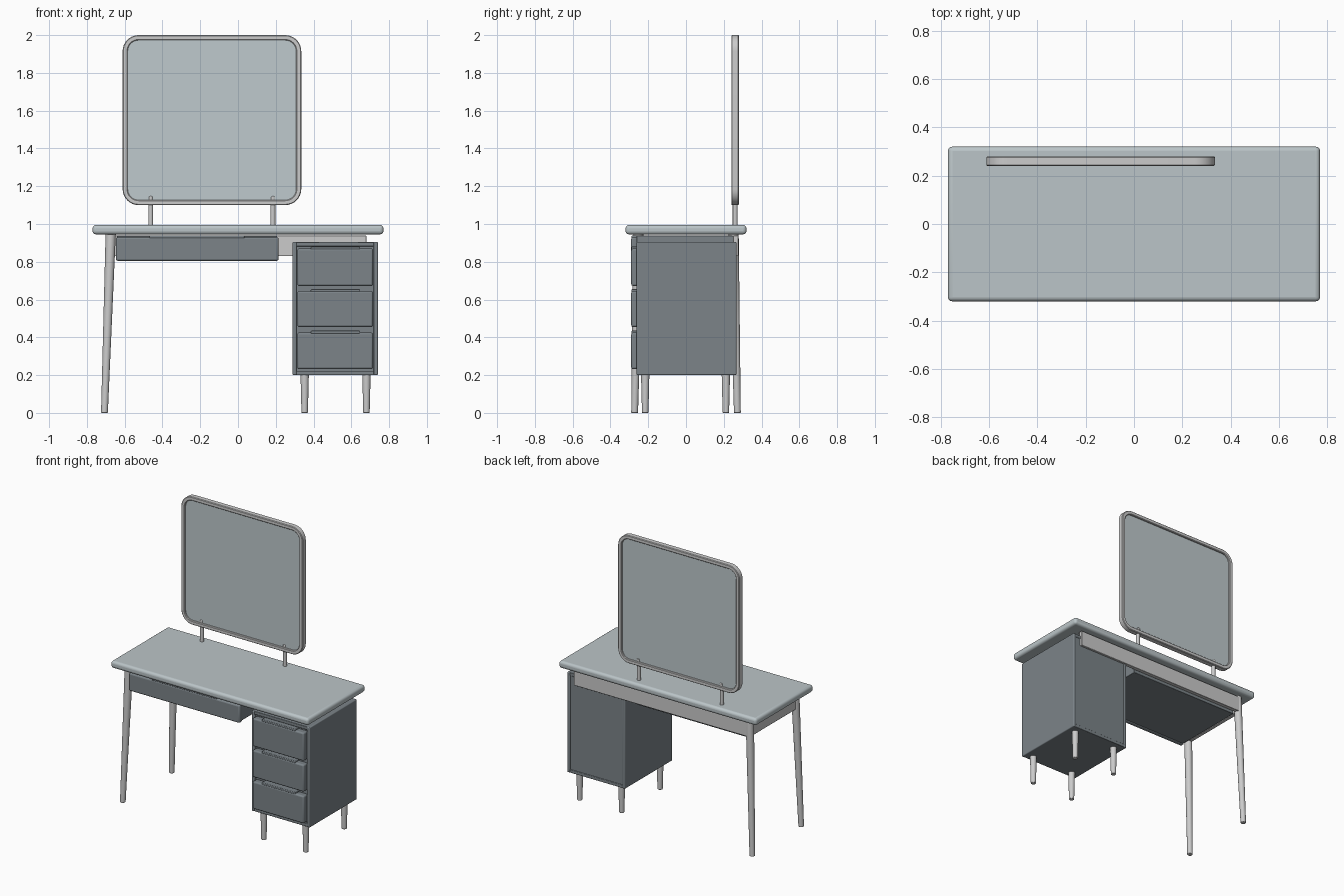
import bpy, bmesh, math
from mathutils import Vector

if "Cube" in bpy.data.objects:
    bpy.data.objects.remove(bpy.data.objects["Cube"])


def material(name, rgb):
    m = bpy.data.materials.new(name)
    m.diffuse_color = (*rgb, 1)
    m.use_nodes = True
    m.node_tree.nodes["Principled BSDF"].inputs["Base Color"].default_value = m.diffuse_color
    return m


DARK = material("dark_paint", (0.20, 0.23, 0.25))
TOP = material("grey_top", (0.50, 0.56, 0.58))
GLASS = material("mirror_glass", (0.52, 0.59, 0.61))


def finish(bm, name, mat=None, bevel=0, segments=3):
    bmesh.ops.recalc_face_normals(bm, faces=bm.faces)
    mesh = bpy.data.meshes.new(name)
    bm.to_mesh(mesh)
    bm.free()
    ob = bpy.data.objects.new(name, mesh)
    bpy.context.collection.objects.link(ob)
    if mat:
        mesh.materials.append(mat)
    if bevel:
        mod = ob.modifiers.new("bevel", "BEVEL")
        mod.width, mod.segments = bevel, segments
    bpy.ops.object.select_all(action='DESELECT')
    bpy.context.view_layer.objects.active = ob
    ob.select_set(True)
    bpy.ops.object.shade_smooth_by_angle(angle=math.radians(35))
    return ob


def box(name, x, y, z, mat=None, bevel=0.003, segments=2):
    bm = bmesh.new()
    bmesh.ops.create_cube(bm, size=1)
    for v in bm.verts:
        for i, (a, b) in enumerate((x, y, z)):
            v.co[i] = a + (v.co[i] + 0.5) * (b - a)
    return finish(bm, name, mat, bevel, segments)


def rod(name, bottom, top, r0, r1, bevel=0.003):
    # tapered round bar whose end caps stay horizontal
    bm = bmesh.new()
    rings = []
    for c, r in ((bottom, r0), (top, r1)):
        rings.append([bm.verts.new(Vector(c) + Vector((r * math.cos(a), r * math.sin(a), 0)))
                      for a in (math.tau * i / 24 for i in range(24))])
    for i in range(24):
        j = (i + 1) % 24
        bm.faces.new((rings[0][i], rings[0][j], rings[1][j], rings[1][i]))
    for ring in rings:
        bm.faces.new(ring)
    ob = finish(bm, name, None, bevel, 2)
    ob.modifiers["bevel"].limit_method = 'ANGLE'
    return ob


def outline(bm, cx, cz, w, h, r, y, n=8):
    # rounded rectangle in the xz plane
    verts = []
    for k, (sx, sz) in enumerate(((1, 1), (-1, 1), (-1, -1), (1, -1))):
        for i in range(n + 1):
            a = math.pi / 2 * (k + i / n)
            verts.append(bm.verts.new((cx + sx * (w / 2 - r) + r * math.cos(a), y,
                                       cz + sz * (h / 2 - r) + r * math.sin(a))))
    return verts


def bridge(bm, a, b):
    for i in range(len(a)):
        j = (i + 1) % len(a)
        bm.faces.new((a[i], a[j], b[j], b[i]))


# table top
box("table_top", (-0.77, 0.77), (-0.32, 0.32), (0.945, 0.995), TOP, 0.018, 4)

# rails under the top
box("back_rail", (-0.675, 0.68), (0.25, 0.277), (0.83, 0.938))
box("left_rail", (-0.69, -0.662), (-0.25, 0.25), (0.83, 0.938))

# long splayed legs on the left
for side, s in (("front", -1), ("back", 1)):
    rod(side + "_long_leg", (-0.707, s * 0.272, 0), (-0.674, s * 0.252, 0.947), 0.018, 0.027)

# wide drawer with its grip
box("wide_drawer_body", (-0.64, 0.207), (-0.262, 0.25), (0.81, 0.938), DARK)
box("wide_drawer_front", (-0.647, 0.215), (-0.29, -0.258), (0.805, 0.93), DARK, 0.01, 3)
box("wide_drawer_grip", (-0.47, 0.035), (-0.288, -0.255), (0.924, 0.939), DARK, 0.004)

# pedestal case
box("pedestal_body", (0.30, 0.73), (-0.245, 0.262), (0.205, 0.9), DARK)
for side, x in (("left", 0.288), ("right", 0.718)):
    box("pedestal_%s_panel" % side, (x, x + 0.023), (-0.262, 0.267), (0.2, 0.905), DARK, 0.006, 3)
for part, z in (("bottom", 0.2), ("top", 0.882)):
    box("pedestal_%s_panel" % part, (0.3, 0.73), (-0.258, 0.265), (z, z + 0.023), DARK)

# three pedestal drawers with grips
for i, (z0, z1) in enumerate(((0.232, 0.425), (0.455, 0.645), (0.672, 0.87))):
    box("drawer_front_%d" % (i + 1), (0.314, 0.715), (-0.29, -0.24), (z0, z1), DARK, 0.01, 3)
    box("drawer_grip_%d" % (i + 1), (0.385, 0.647), (-0.288, -0.24), (z1 - 0.006, z1 + 0.01), DARK, 0.004)

# short pedestal legs
for sx, x in (("left", 0.353), ("right", 0.68)):
    for sy, y in (("front", -0.216), ("back", 0.211)):
        rod("pedestal_leg_%s_%s" % (sy, sx), (x, y, 0), (x, y, 0.203), 0.017, 0.022)

# mirror frame: section swept round the outline as (inset, y)
CX, CZ, W, H, R = -0.138, 1.55, 0.946, 0.9, 0.085
bm = bmesh.new()
section = ((0, 0.244), (0.004, 0.24), (0.023, 0.24), (0.027, 0.244),
           (0.027, 0.276), (0.023, 0.28), (0.004, 0.28), (0, 0.276))
loops = [outline(bm, CX, CZ, W - 2 * d, H - 2 * d, R - d, y) for d, y in section]
for i in range(len(loops)):
    bridge(bm, loops[i], loops[(i + 1) % len(loops)])
finish(bm, "mirror_frame")

# mirror glass
bm = bmesh.new()
d = 0.02
plates = [outline(bm, CX, CZ, W - 2 * d, H - 2 * d, R - d, y) for y in (0.252, 0.268)]
bridge(bm, *plates)
for p in plates:
    bm.faces.new(p)
finish(bm, "mirror_glass", GLASS)

# mirror posts
for side, x in (("left", -0.462), ("right", 0.185)):
    rod("mirror_post_" + side, (x, 0.26, 0.98), (x, 0.26, 1.147), 0.0125, 0.0125, 0.004)
